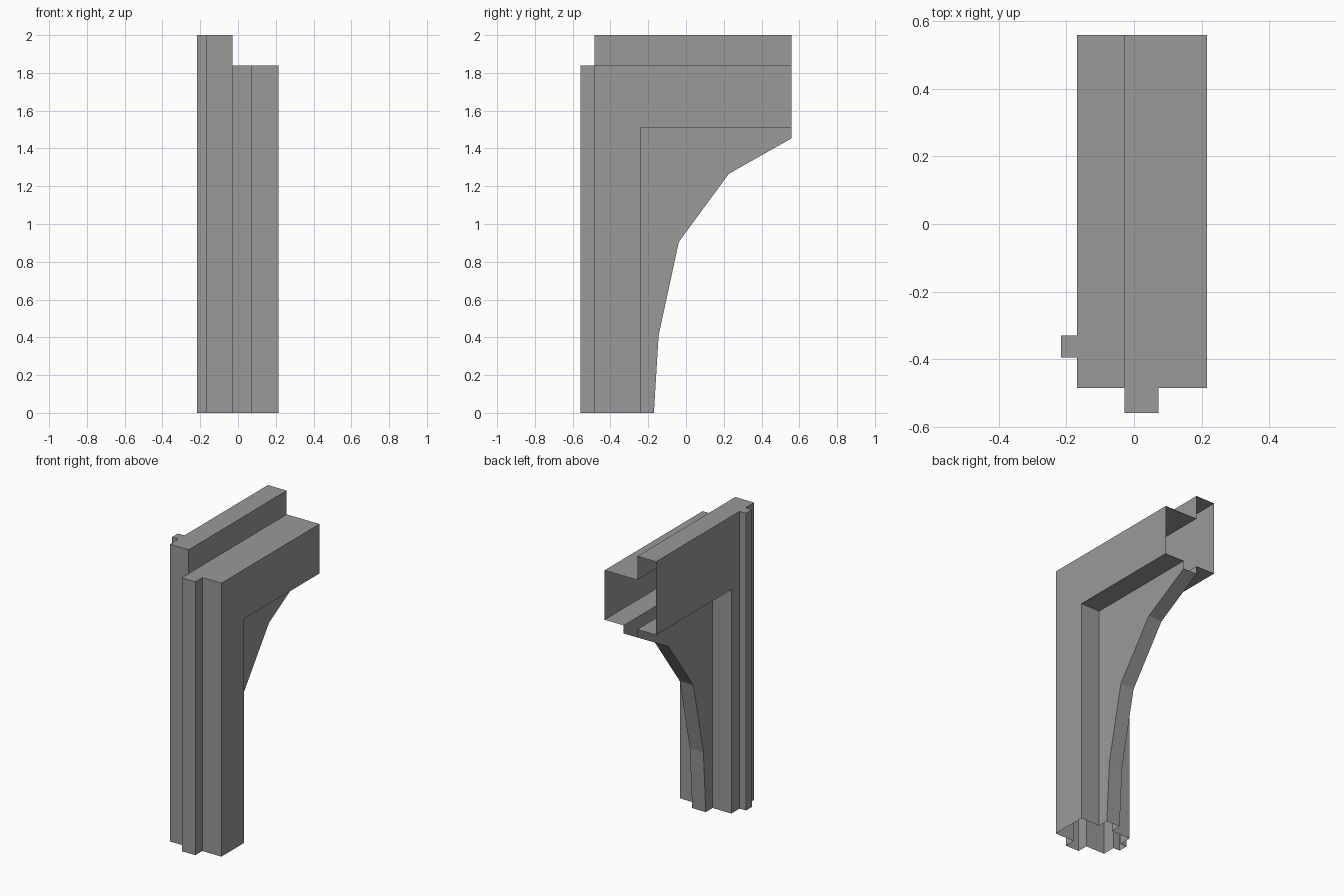
import bpy, bmesh

if "Cube" in bpy.data.objects:
    bpy.data.objects.remove(bpy.data.objects["Cube"])

# Key positions
X_RIB, X_LEFT, X_MID0, X_MID1, X_RIGHT = -0.216, -0.168, -0.028, 0.073, 0.215
Y_LIP, Y_FRONT, Y_IN, Y_END = -0.558, -0.484, -0.242, 0.558
Z_BEAM, Z_STEP, Z_TOP = 1.507, 1.84, 2.0
RIB0, RIB1 = -0.394, -0.33
ARCH = [(Y_END, 1.453), (0.227, 1.266), (-0.038, 0.905), (-0.145, 0.41), (-0.17, 0)]

# Dark grey finish
grey = bpy.data.materials.new("dark_grey")
grey.diffuse_color = (0.32, 0.32, 0.32, 1)
grey.use_nodes = True
grey.node_tree.nodes["Principled BSDF"].inputs["Base Color"].default_value = grey.diffuse_color


def skirt(bm, line, x0, x1):
    """Outward walls along an open (y, z) line, clockwise seen from +x."""
    for a, b in zip(line, line[1:]):
        bm.faces.new([bm.verts.new(p) for p in
                      ((x0, *a), (x1, *a), (x1, *b), (x0, *b))])


def panel(bm, x, outline, side):
    """Flat panel at x facing the given side (+1 or -1)."""
    f = bm.faces.new([bm.verts.new((x, y, z)) for y, z in outline])
    f.normal_update()
    if f.normal.x * side < 0:
        f.normal_flip()


def rect(y0, y1, z0, z1):
    return [(y0, z0), (y0, z1), (y1, z1), (y1, z0)]


def ell(y0, top):
    return [(y0, 0), (y0, top), (Y_END, top), (Y_END, Z_BEAM), (Y_IN, Z_BEAM), (Y_IN, 0)]


def finish(bm, name):
    bmesh.ops.remove_doubles(bm, verts=bm.verts, dist=1e-5)
    mesh = bpy.data.meshes.new(name)
    bm.to_mesh(mesh)
    bm.free()
    mesh.materials.append(grey)
    bpy.context.collection.objects.link(bpy.data.objects.new(name, mesh))


REVEAL = [(Y_END, Z_BEAM), (Y_IN, Z_BEAM), (Y_IN, 0)]

# Tall left half of the frame, open at the foot and the beam end
bm = bmesh.new()
skirt(bm, [(Y_FRONT, 0), (Y_FRONT, Z_TOP), (Y_END, Z_TOP)], X_LEFT, X_MID0)
skirt(bm, REVEAL, X_LEFT, X_MID0)
panel(bm, X_LEFT, rect(Y_FRONT, RIB0, 0, Z_TOP), -1)
panel(bm, X_LEFT, ell(RIB1, Z_TOP), -1)
panel(bm, X_MID0, rect(Y_FRONT, Y_END, Z_STEP, Z_TOP), 1)
finish(bm, "tall_frame_half")

# Lower right half of the frame
bm = bmesh.new()
skirt(bm, [(Y_FRONT, 0), (Y_FRONT, Z_STEP), (Y_END, Z_STEP)], X_MID1, X_RIGHT)
skirt(bm, REVEAL, X_MID1, X_RIGHT)
panel(bm, X_RIGHT, ell(Y_FRONT, Z_STEP), 1)
finish(bm, "low_frame_half")

# Central slice: front lip, its top and the faceted arch web
bm = bmesh.new()
skirt(bm, [(Y_LIP, 0), (Y_LIP, Z_STEP), (Y_END, Z_STEP)], X_MID0, X_MID1)
skirt(bm, ARCH, X_MID0, X_MID1)
for x, side in ((X_MID0, -1), (X_MID1, 1)):
    panel(bm, x, rect(Y_LIP, Y_FRONT, 0, Z_STEP), side)
    panel(bm, x, ARCH + [(Y_IN, 0), (Y_IN, Z_BEAM), (Y_END, Z_BEAM)], side)
finish(bm, "arch_web_and_lip")

# Thin upright rib on the left side
bm = bmesh.new()
skirt(bm, rect(RIB0, RIB1, 0, Z_TOP), X_RIB, X_LEFT)
panel(bm, X_RIB, rect(RIB0, RIB1, 0, Z_TOP), -1)
finish(bm, "side_rib")
